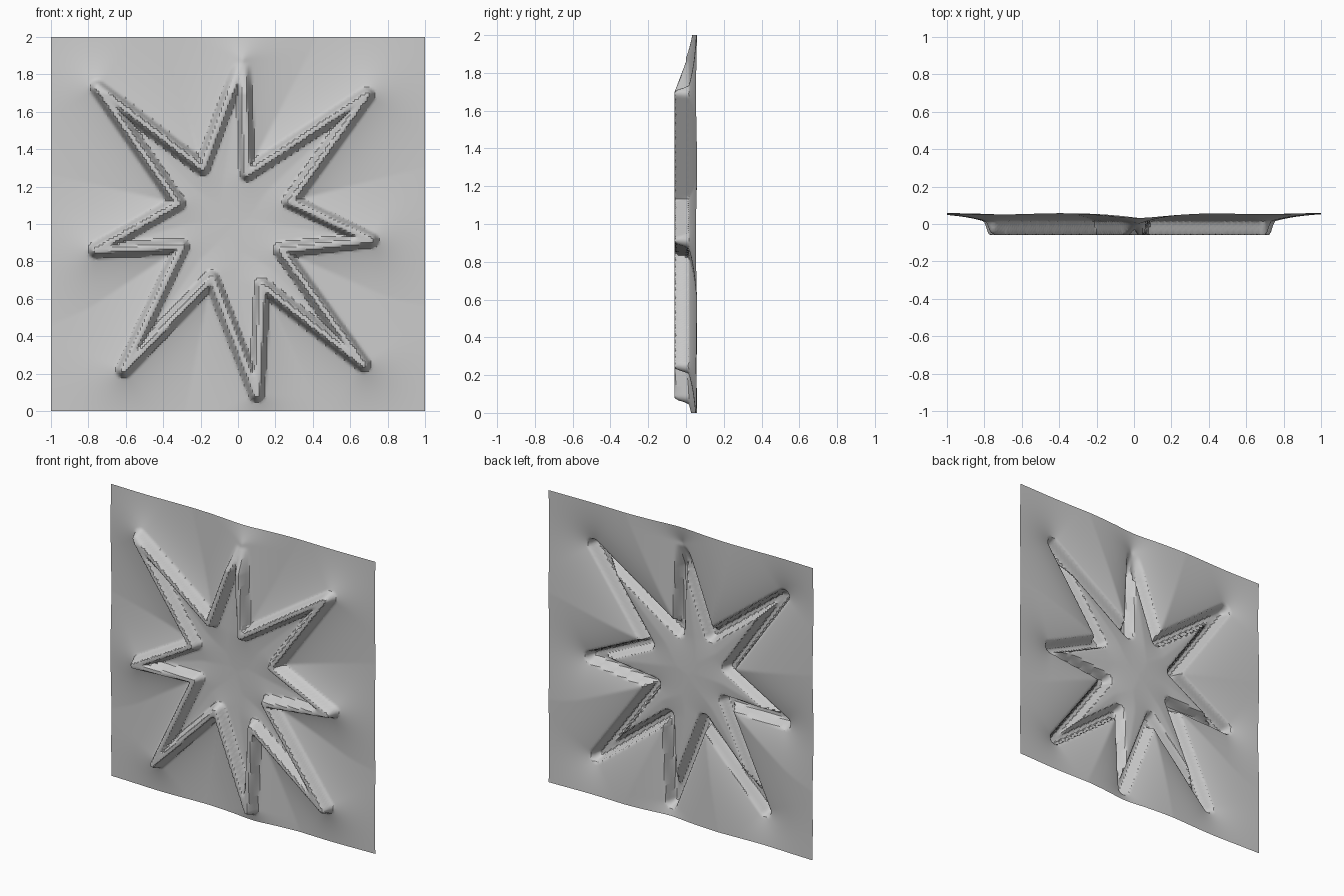
import bpy, bmesh, math
from mathutils import Vector

if "Cube" in bpy.data.objects:
    bpy.data.objects.remove(bpy.data.objects["Cube"])

# centre line of the star-shaped ridge in the front plane (x, z): tip, notch ...
STAR = [(0.025, 1.88), (0.05, 1.27), (0.69, 1.69), (0.28, 1.12),
        (0.71, 0.915), (0.23, 0.86), (0.67, 0.25), (0.13, 0.67),
        (0.10, 0.09), (-0.14, 0.71), (-0.61, 0.22), (-0.30, 0.88),
        (-0.76, 0.86), (-0.32, 1.11), (-0.75, 1.73), (-0.19, 1.30)]
PTS = [Vector(p) for p in STAR]
EDGES = [(PTS[i], PTS[(i + 1) % len(PTS)]) for i in range(len(PTS))]
N = 180                     # grid cells per side
CREST, FOOT = 0.012, 0.045  # half widths of the ridge at top and base


def signed_distance(p):
    """Distance to the star outline, negative inside."""
    best, inside = 9.0, False
    for a, b in EDGES:
        ab = b - a
        t = max(0.0, min(1.0, (p - a).dot(ab) / ab.length_squared))
        best = min(best, (p - a - ab * t).length)
        if (a.y > p.y) != (b.y > p.y):
            if p.x < a.x + ab.x * (p.y - a.y) / ab.y:
                inside = not inside
    return -best if inside else best


def depth(p):
    """Sheet swelling forward around the star, with a raised ridge on its outline."""
    s = signed_distance(p)
    d = abs(s)
    if s < 0:
        base = 0.02 * (1 - math.exp(-d / 0.12))
    else:
        base = 0.062 * (1 - math.exp(-d / 0.16))
    t = max(0.0, min(1.0, (FOOT - d) / (FOOT - CREST)))
    fade = max(0.0, min(1.0, (1.86 - p.y) / 0.16))   # ridge sinks at the top
    ridge = t * t * (3 - 2 * t) * fade
    return base + (-0.06 - base) * ridge


# relief sheet
bm = bmesh.new()
rows = []
for j in range(N + 1):
    row = []
    for i in range(N + 1):
        x, z = -1 + 2 * i / N, 2 * j / N
        row.append(bm.verts.new((x, depth(Vector((x, z))), z)))
    rows.append(row)
for j in range(N):
    for i in range(N):
        bm.faces.new((rows[j][i], rows[j][i + 1],
                      rows[j + 1][i + 1], rows[j + 1][i]))
mesh = bpy.data.meshes.new("star_relief_sheet")
bm.to_mesh(mesh)
bm.free()
sheet = bpy.data.objects.new("star_relief_sheet", mesh)
bpy.context.collection.objects.link(sheet)

# smooth sheet with crisp ridge walls
bpy.context.view_layer.objects.active = sheet
sheet.select_set(True)
bpy.ops.object.shade_smooth_by_angle(angle=math.radians(30))
